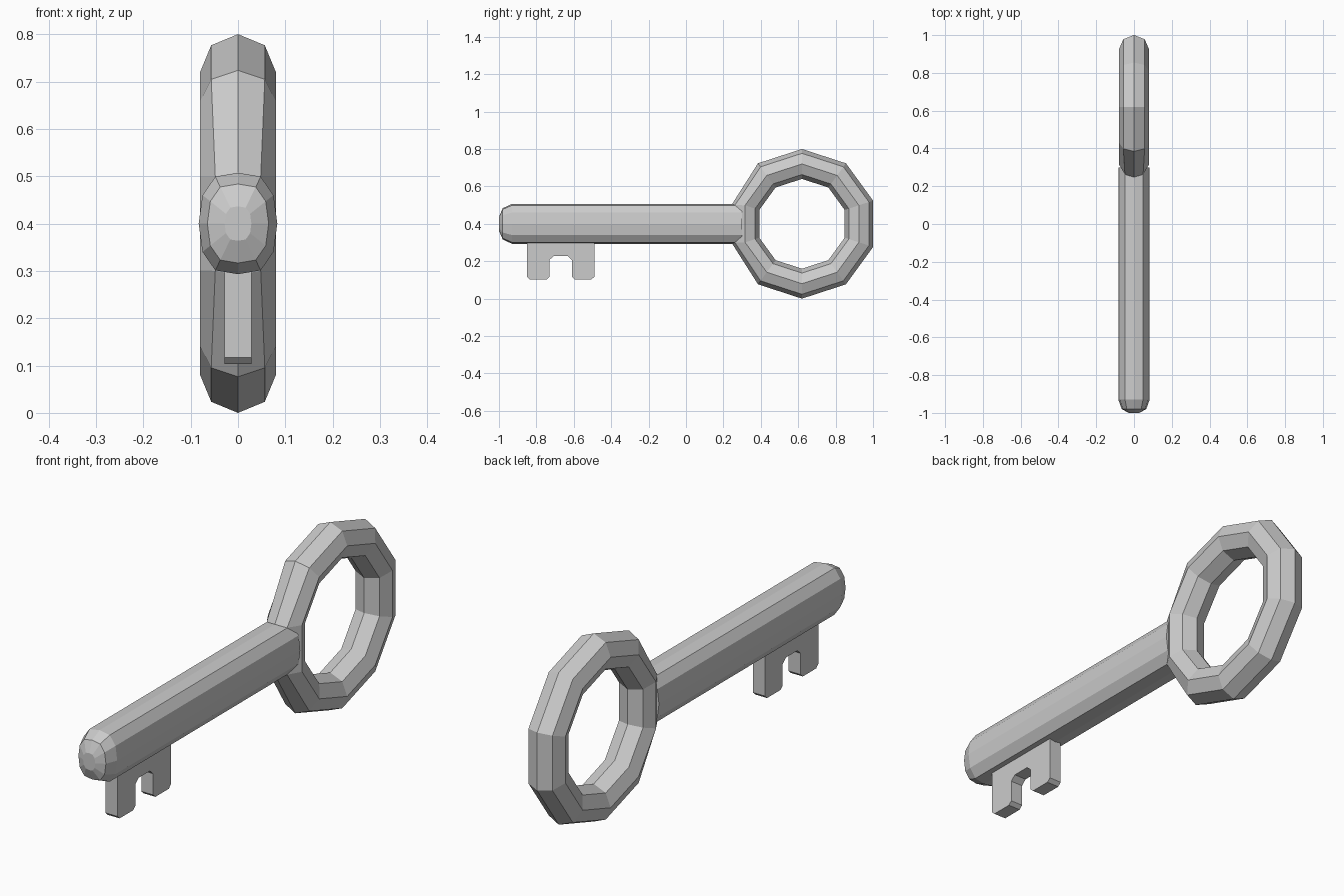
import bpy, bmesh
from math import sin, cos, pi, radians

if "Cube" in bpy.data.objects:
    bpy.data.objects.remove(bpy.data.objects["Cube"])

ZC = 0.4  # height of the key's long axis


def loft(name, rings, wrap=False):
    """Skin closed rings of points; cap the ends or wrap round into a loop."""
    bm = bmesh.new()
    vs = [[bm.verts.new(p) for p in ring] for ring in rings]
    n = len(vs[0])
    for i in range(len(vs) if wrap else len(vs) - 1):
        a, b = vs[i], vs[(i + 1) % len(vs)]
        for j in range(n):
            k = (j + 1) % n
            bm.faces.new((a[j], a[k], b[k], b[j]))
    if not wrap:
        bm.faces.new(vs[0])
        bm.faces.new(vs[-1][::-1])
    bmesh.ops.recalc_face_normals(bm, faces=bm.faces)
    me = bpy.data.meshes.new(name)
    bm.to_mesh(me)
    bm.free()
    ob = bpy.data.objects.new(name, me)
    bpy.context.collection.objects.link(ob)
    return ob


# Shaft: twelve-sided oval section with a stepped rounded tip
half = [(0, .107), (.048, .099), (.075, .06), (.083, 0),
        (.075, -.06), (.048, -.099), (0, -.107)]
section = half + [(-x, z) for x, z in half[-2:0:-1]]
stations = [(-1.0, .34), (-.98, .78), (-.93, 1), (.30, 1)]
loft("shaft", [[(x * s, y, ZC + z * s) for x, z in section]
               for y, s in stations])

# Bow: ten-segment ring with an eight-sided tube, top vertex straight up
R, r, YC = 0.32, 0.08, 0.62
rings = []
for i in range(10):
    a = radians(90 + 36 * i)
    ring = []
    for j in range(8):
        t = j * pi / 4
        d = R + r * cos(t)
        ring.append((r * sin(t), YC + d * cos(a), ZC + d * sin(a)))
    rings.append(ring)
# pull the outer corners beside the joint in to meet the shaft
for i, sgn in ((2, 1), (3, -1)):
    rings[i][0] = (0, .248, ZC + sgn * .108)
    rings[i][1] = (.048, .262, ZC + sgn * .1)
    rings[i][7] = (-.048, .262, ZC + sgn * .1)
loft("bow_ring", rings, wrap=True)

# Bit: two-toothed plate, half outline mirrored about its centre
BY = -.67
edge = [(.18, .335), (.18, .117), (.165, .103), (.075, .103), (.06, .117),
        (.06, .207), (.038, .227)]
outline = [(BY + y, z) for y, z in edge]
outline += [(BY - y, z) for y, z in reversed(edge)]
loft("key_bit", [[(x, y, z) for y, z in outline] for x in (-.028, .028)])
